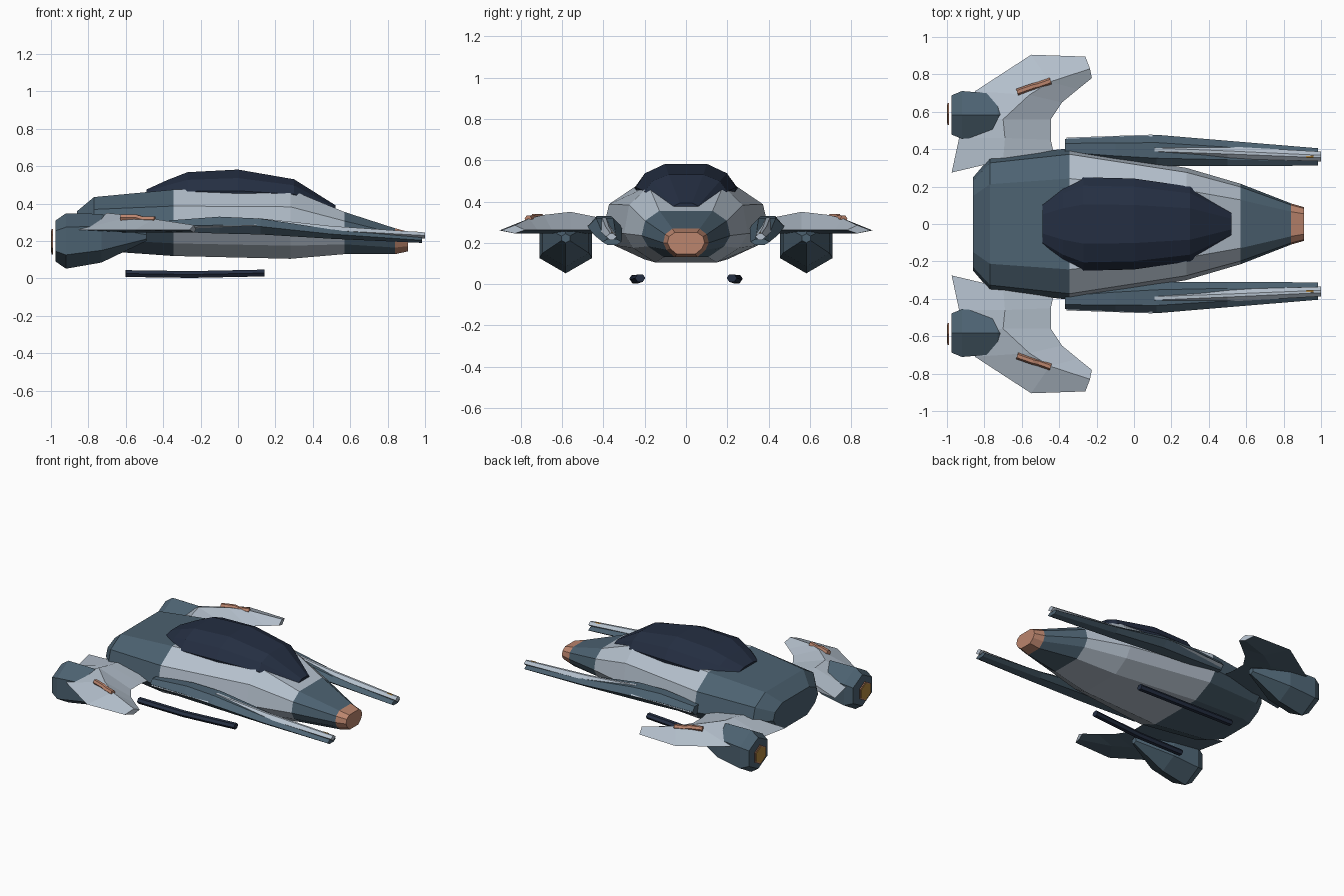
import bpy, bmesh, math
from mathutils import Vector

cube = bpy.data.objects.get("Cube")
if cube:
    bpy.data.objects.remove(cube)


def material(name, rgb):
    m = bpy.data.materials.new(name)
    m.use_nodes = True
    m.diffuse_color = (*rgb, 1)
    bsdf = next(n for n in m.node_tree.nodes if n.type == 'BSDF_PRINCIPLED')
    bsdf.inputs["Base Color"].default_value = (*rgb, 1)
    return m


PALE = material("pale grey blue", (0.46, 0.53, 0.61))
SLATE = material("slate blue", (0.073, 0.122, 0.165))
NAVY = material("dark navy", (0.018, 0.028, 0.055))
COPPER = material("copper", (0.50, 0.235, 0.155))
GOLD = material("amber glow", (0.45, 0.24, 0.05))


def loft(name, rings, mats, rule=None, mirror=False):
    """Skin a list of rings with equal point counts and cap both ends."""
    bm = bmesh.new()
    rows = [[bm.verts.new(p) for p in ring] for ring in rings]
    n = len(rows[0])
    for a, b in zip(rows, rows[1:]):
        for i in range(n):
            j = (i + 1) % n
            bm.faces.new((a[i], a[j], b[j], b[i]))
    bm.faces.new(rows[0])
    bm.faces.new(rows[-1])
    bmesh.ops.recalc_face_normals(bm, faces=bm.faces)
    bm.normal_update()
    if rule:
        for f in bm.faces:
            f.material_index = rule(f)
    me = bpy.data.meshes.new(name)
    bm.to_mesh(me)
    bm.free()
    for m in mats:
        me.materials.append(m)
    ob = bpy.data.objects.new(name, me)
    bpy.context.collection.objects.link(ob)
    if mirror:
        mod = ob.modifiers.new("Mirror", 'MIRROR')
        mod.use_axis = (False, True, False)
        mod.use_mirror_merge = False
    return ob


def both_sides(x, half):
    """Close a half profile of (y, z), listed top to bottom, into a ring."""
    return [(x, y, z) for y, z in half] + [(x, -y, z) for y, z in reversed(half)]


def hex_ring(x, y, z, ry, rz):
    """Six-sided ring in the YZ plane with corners at top and bottom."""
    return [(x, y + ry * math.sin(k * math.pi / 3) / math.sin(math.pi / 3),
             z + rz * math.cos(k * math.pi / 3)) for k in range(6)]


def box_ring(x, y0, y1, z0, z1, flat=0.5):
    """Six-sided ring with flat top and bottom and pointed sides."""
    mid, half = (y0 + y1) / 2, (y1 - y0) / 2
    zm = (z0 + z1) / 2
    return [(x, mid - half * flat, z1), (x, mid + half * flat, z1), (x, y1, zm),
            (x, mid + half * flat, z0), (x, mid - half * flat, z0), (x, y0, zm)]


# Fuselage: x, top, widest height, bottom, half width
def hull_ring(x, top, mid, bot, w):
    return both_sides(x, [(0.6 * w, top), (0.92 * w, mid + 0.6 * (top - mid)), (w, mid),
                          (0.86 * w, mid - 0.5 * (mid - bot)), (0.5 * w, bot)])


def hull_colour(f):
    x = f.calc_center_median().x
    return 2 if x > 0.84 else 0 if -0.34 < x < 0.56 else 1


hull = [(-0.86, 0.36, 0.27, 0.17, 0.25), (-0.77, 0.435, 0.27, 0.15, 0.355),
        (-0.345, 0.475, 0.255, 0.12, 0.405), (0.28, 0.475, 0.245, 0.105, 0.30),
        (0.57, 0.355, 0.235, 0.13, 0.215), (0.84, 0.268, 0.2, 0.13, 0.11),
        (0.91, 0.25, 0.2, 0.145, 0.09)]
loft("fuselage", [hull_ring(*s) for s in hull], [PALE, SLATE, COPPER], hull_colour)

# Canopy: x, top, base, half width
canopy = [(-0.49, 0.475, 0.44, 0.12), (-0.38, 0.525, 0.44, 0.20), (-0.27, 0.568, 0.44, 0.25),
          (0.0, 0.582, 0.44, 0.243), (0.3, 0.53, 0.43, 0.20), (0.52, 0.392, 0.35, 0.07)]
loft("canopy", [both_sides(x, [(0.42 * w, t), (0.82 * w, b + 0.68 * (t - b)), (w, b + 0.2 * (t - b)),
                               (0.95 * w, b - 0.02)]) for x, t, b, w in canopy], [NAVY])

# Side booms with a pale spar lying along the top
boom = [(-0.37, 0.36, 0.455, 0.25, 0.31), (-0.1, 0.33, 0.467, 0.24, 0.33),
        (0.12, 0.31, 0.477, 0.235, 0.32), (0.5, 0.31, 0.445, 0.212, 0.262),
        (0.985, 0.312, 0.405, 0.19, 0.218)]
loft("side_boom", [box_ring(*s) for s in boom], [SLATE], mirror=True)
spar = [(0.11, 0.36, 0.435, 0.25, 0.322), (0.5, 0.35, 0.415, 0.235, 0.28),
        (1.0, 0.335, 0.387, 0.213, 0.246)]
loft("boom_spar", [box_ring(*s, flat=0.25) for s in spar], [PALE], mirror=True)
loft("boom_tip_light", [box_ring(x, 0.353, 0.367, 0.24, 0.252) for x in (0.92, 0.96)],
     [GOLD], mirror=True)
loft("boom_root_plate", [box_ring(-0.36, 0.38, 0.462, 0.262, 0.284),
                         box_ring(0.1, 0.4, 0.478, 0.275, 0.292)], [PALE], mirror=True)

# Swept wings: leading point, ridge point, trailing point, ridge height
wing = [((-0.42, 0.34), (-0.70, 0.34), (-0.975, 0.275), 0.305),
        ((-0.445, 0.45), (-0.69, 0.46), (-0.935, 0.46), 0.33),
        ((-0.445, 0.56), (-0.70, 0.56), (-0.85, 0.57), 0.35),
        ((-0.385, 0.65), (-0.56, 0.69), (-0.85, 0.71), 0.335),
        ((-0.30, 0.72), (-0.45, 0.76), (-0.55, 0.905), 0.318),
        ((-0.225, 0.78), (-0.235, 0.83), (-0.26, 0.895), 0.285)]
loft("wing", [[(*a, 0.262), (*r, z), (*t, 0.26), (*r, 0.245)] for a, r, t, z in wing],
     [PALE, SLATE], lambda f: int(f.normal.z < -0.3), mirror=True)

# Engine nacelles under the wings
nacelle = [(-0.975, 0.2, 0.105, 0.11), (-0.92, 0.2, 0.128, 0.148),
           (-0.73, 0.215, 0.112, 0.13), (-0.49, 0.222, 0.02, 0.022)]
loft("engine_nacelle", [hex_ring(x, 0.583, z, ry, rz) for x, z, ry, rz in nacelle],
     [SLATE], mirror=True)
loft("exhaust_rim", [hex_ring(x, 0.588, 0.197, 0.06, 0.068) for x in (-0.996, -0.989)],
     [COPPER], mirror=True)
loft("exhaust_glow", [hex_ring(x, 0.588, 0.197, 0.051, 0.058) for x in (-1.0, -0.993)],
     [GOLD], mirror=True)


# Rods swept along a short path
def rod(name, path, ry, rz, mat):
    d = (Vector(path[-1]) - Vector(path[0])).normalized()
    side = d.cross(Vector((0, 0, 1))).normalized()
    rings = []
    for p in path:
        rings.append([Vector(p) + side * ry * math.cos(k * math.pi / 3)
                      + Vector((0, 0, rz * math.sin(k * math.pi / 3))) for k in range(6)])
    loft(name, rings, [mat], mirror=True)


rod("wing_cannon", [(-0.625, 0.705, 0.325), (-0.54, 0.735, 0.325), (-0.51, 0.742, 0.316),
                    (-0.445, 0.765, 0.316)], 0.018, 0.018, COPPER)
rod("landing_skid", [(-0.6, 0.25, 0.026), (-0.25, 0.245, 0.021), (0.14, 0.222, 0.029)],
    0.025, 0.021, NAVY)
